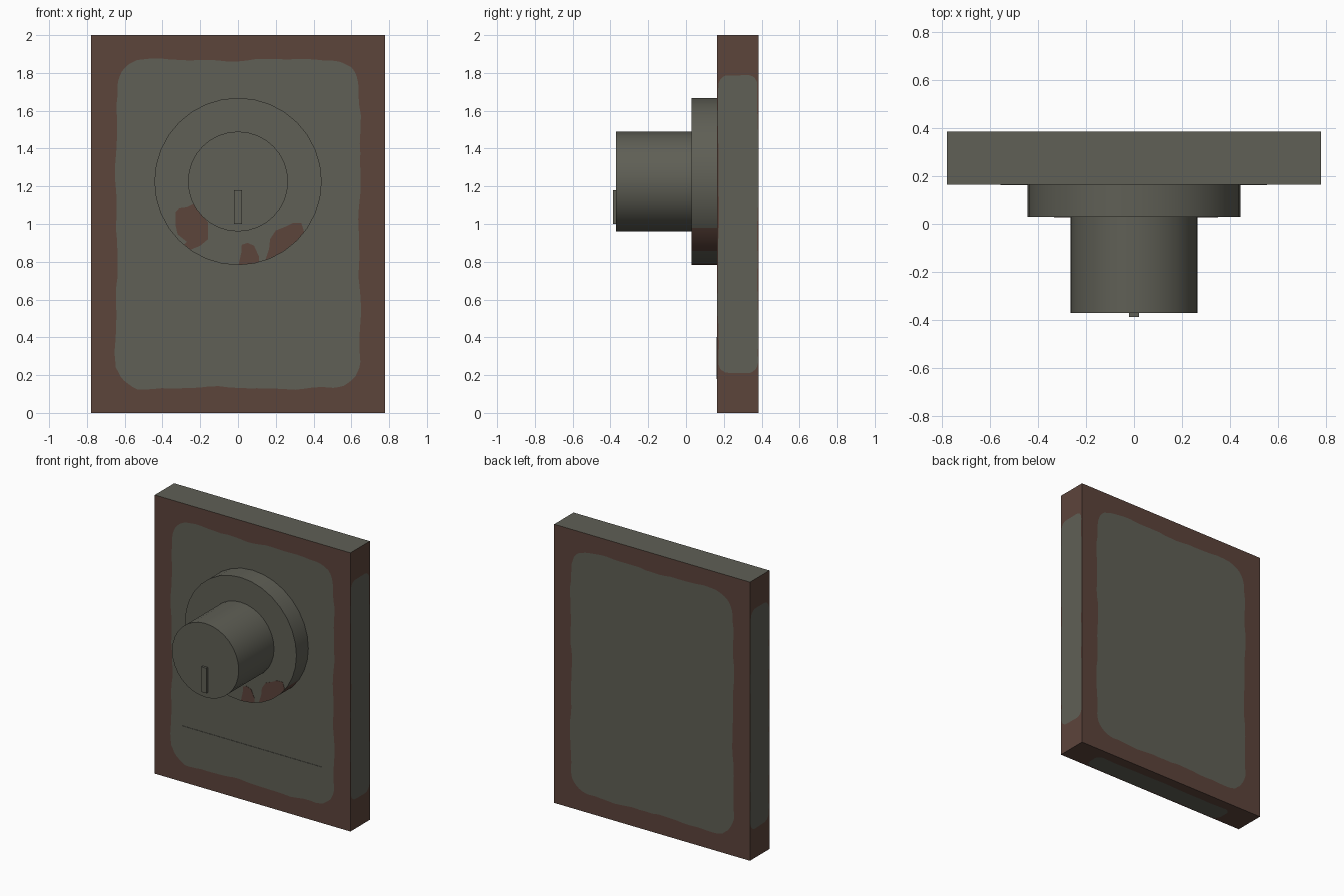
import bpy, bmesh, math, random
from mathutils import Vector, Matrix

if "Cube" in bpy.data.objects:
    bpy.data.objects.remove(bpy.data.objects["Cube"])

random.seed(4)


def material(name, rgb):
    m = bpy.data.materials.new(name)
    m.diffuse_color = (*rgb, 1)
    m.use_nodes = True
    m.node_tree.nodes["Principled BSDF"].inputs["Base Color"].default_value = m.diffuse_color
    return m


PAINT = material("grey_green_paint", (0.115, 0.115, 0.092))
RUST = material("brown_rust", (0.108, 0.058, 0.044))


def finish(bm, name, mats):
    bmesh.ops.recalc_face_normals(bm, faces=bm.faces[:])
    me = bpy.data.meshes.new(name)
    bm.to_mesh(me)
    bm.free()
    ob = bpy.data.objects.new(name, me)
    bpy.context.collection.objects.link(ob)
    for m in mats:
        me.materials.append(m)
    return ob


def patch_outline(hu, hv, r, amp):
    """Rounded rectangle with a slightly ragged edge."""
    pts = []
    corners = [(1, 1, 0), (-1, 1, 90), (-1, -1, 180), (1, -1, 270)]
    for i, (sx, sy, a0) in enumerate(corners):
        c = Vector((sx * (hu - r), sy * (hv - r)))
        for k in range(9):
            a = math.radians(a0 + k * 90 / 8)
            n = Vector((math.cos(a), math.sin(a)))
            pts.append((c + n * r, n))
        nx = corners[(i + 1) % 4]
        end = Vector((nx[0] * (hu - r), nx[1] * (hv - r))) + n * r
        start = pts[-1][0]
        steps = int((end - start).length / 0.05)
        for k in range(1, steps):
            pts.append((start.lerp(end, k / steps), n))
    f1, f2 = random.uniform(0, 6), random.uniform(0, 6)
    out = []
    for p, n in pts:
        w = math.sin(p.x * 9 + p.y * 7 + f1) * 0.6 + math.sin(p.x * 23 - p.y * 19 + f2) * 0.4
        w += random.uniform(-0.25, 0.25)
        out.append(p - n * amp * (0.5 + 0.4 * w))
    return out


# Back plate: painted middles cut into rusty faces
HX, Y0, Y1, H = 0.777, 0.165, 0.385, 2.0
YM, HY = (Y0 + Y1) / 2, (Y1 - Y0) / 2
bm = bmesh.new()
box = bmesh.ops.create_cube(bm, size=1)["verts"]
for v in box:
    v.co = (v.co.x * 2 * HX, YM + v.co.y * 2 * HY, 1 + v.co.z * H)
bm.normal_update()
X, Y, Z = Vector((1, 0, 0)), Vector((0, 1, 0)), Vector((0, 0, 1))
for face in bm.faces[:]:
    n, c = face.normal.copy(), face.calc_center_median()
    if n.z > 0.5:
        continue  # the top is fully painted
    if abs(n.y) > 0.5:
        u, v, spec = X, Z, (0.655, 0.88, 0.15, 0.022)
    elif abs(n.x) > 0.5:
        u, v, spec = Y, Z, (0.109, 0.795, 0.06, 0.010)
    else:
        u, v, spec = X, Y, (0.58, 0.075, 0.05, 0.012)
        c = c - Y * 0.032
    ring = [bm.verts.new(c + u * p.x + v * p.y) for p in patch_outline(*spec)]
    edges = face.edges[:]
    bm.faces.remove(face)
    edges += [bm.edges.new((ring[i - 1], ring[i])) for i in range(len(ring))]
    made = bmesh.ops.triangle_fill(bm, use_beauty=True, edges=edges, normal=n)
    for g in made["geom"]:
        if isinstance(g, bmesh.types.BMFace):
            g.material_index = 1
    bm.faces.new(ring)
finish(bm, "back_plate", [PAINT, RUST])


def drum(name, radius, y0, y1, rusty=()):
    bm = bmesh.new()
    bmesh.ops.create_cone(bm, cap_ends=True, segments=32, radius1=radius, radius2=radius,
                          depth=y1 - y0,
                          matrix=Matrix.Translation((0, (y0 + y1) / 2, 1.225))
                          @ Matrix.Rotation(math.pi / 2, 4, 'X'))
    bm.normal_update()
    for f in bm.faces:
        if abs(f.normal.y) < 0.5:
            a = math.degrees(math.atan2(f.normal.z, f.normal.x))
            f.material_index = int(any(lo < a < hi for lo, hi in rusty))
    ob = finish(bm, name, [PAINT, RUST])
    bpy.ops.object.select_all(action='DESELECT')
    ob.select_set(True)
    bpy.context.view_layer.objects.active = ob
    bpy.ops.object.shade_smooth_by_angle(angle=math.radians(35))


def prism(name, outline, y0, y1, mat):
    """Flat (x, z) outline given thickness along y."""
    bm = bmesh.new()
    f = bm.faces.new([bm.verts.new((x, y0, z)) for x, z in outline])
    ext = bmesh.ops.extrude_face_region(bm, geom=[f], use_keep_orig=True)["geom"]
    for g in ext:
        if isinstance(g, bmesh.types.BMVert):
            g.co.y = y1
    return finish(bm, name, [mat])


def rect(x0, x1, z0, z1):
    return [(x0, z0), (x1, z0), (x1, z1), (x0, z1)]


# Dial: wide collar, knob and pointer, plus the label strip
drum("dial_collar", 0.443, 0.03, 0.166, [(-56.5, -33.5), (-90.1, -78.5), (-135.1, -123.5)])
drum("dial_knob", 0.265, -0.37, 0.031)
prism("dial_pointer", rect(-0.02, 0.02, 1.0, 1.18), -0.387, -0.369, PAINT)
prism("label_strip", rect(-0.555, 0.553, 0.18, 0.403), 0.162, 0.166, PAINT)

# Rust blotches on the collar front
blots = {
    "left": [(-0.332, 1.06), (-0.31, 1.085), (-0.27, 1.09), (-0.235, 1.108), (-0.21, 1.07),
             (-0.16, 1.01), (-0.158, 0.92), (-0.2, 0.885), (-0.25, 0.864), (-0.285, 0.892),
             (-0.27, 0.905), (-0.32, 0.945), (-0.33, 0.99)],
    "middle": [(0.003, 0.785), (0.06, 0.79), (0.112, 0.798), (0.11, 0.83), (0.085, 0.885),
               (0.05, 0.9), (0.02, 0.89), (0.018, 0.85)],
    "right": [(0.145, 0.81), (0.19, 0.828), (0.246, 0.86), (0.31, 0.912), (0.35, 0.958),
              (0.335, 1.005), (0.29, 1.005), (0.25, 0.985), (0.2, 0.965), (0.17, 0.92),
              (0.165, 0.87)],
}
for side, pts in blots.items():
    prism("collar_rust_" + side, pts, 0.028, 0.031, RUST)
